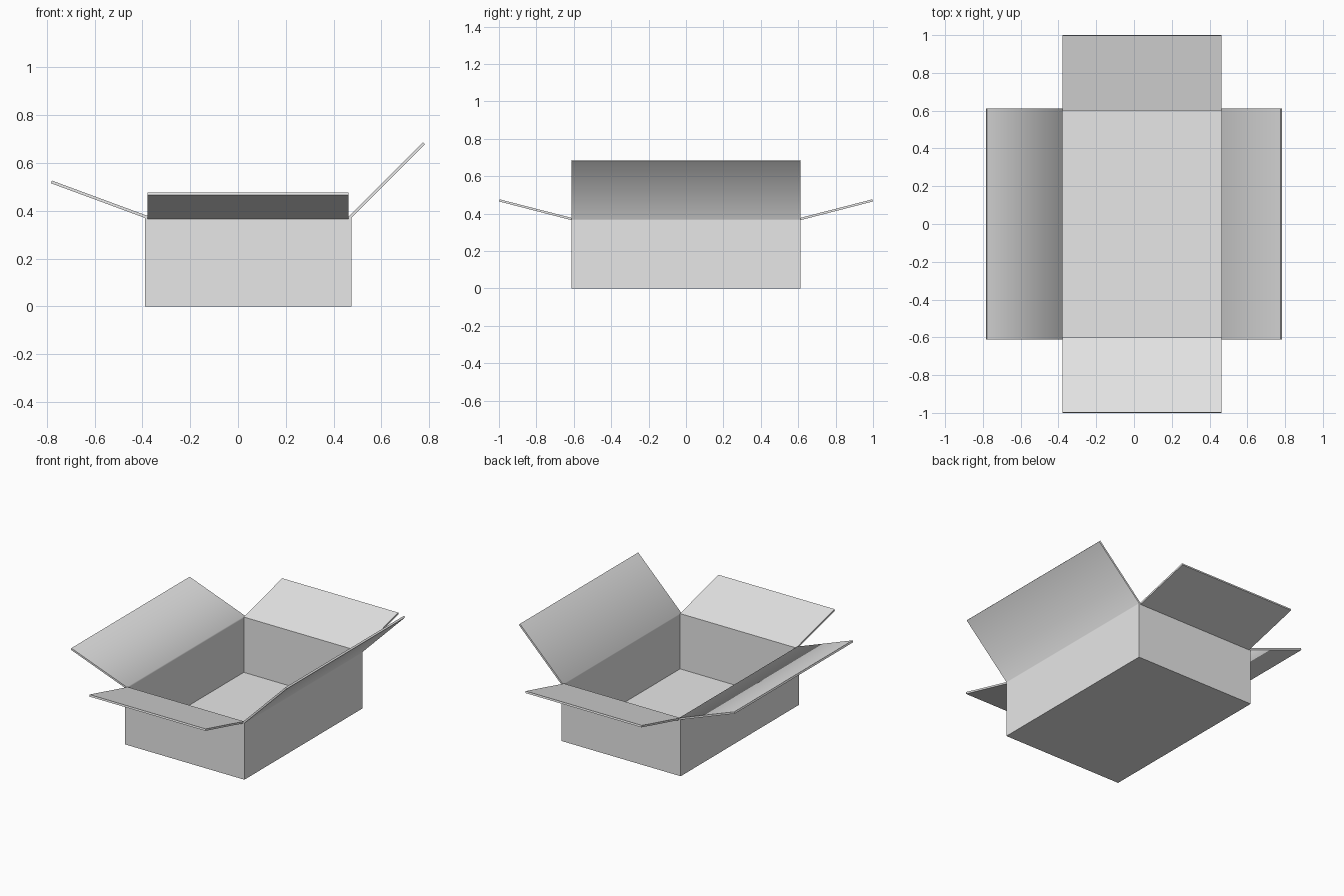
import bpy
import bmesh
import math
from mathutils import Vector

if "Cube" in bpy.data.objects:
    bpy.data.objects.remove(bpy.data.objects["Cube"], do_unlink=True)

THICK = 0.012
LEFT, RIGHT = 0.475, -0.39      # outer wall planes across the box
DEPTH = 0.612                   # half the box length

card = bpy.data.materials.new("grey_card")
card.use_nodes = True
card.diffuse_color = (0.8, 0.8, 0.8, 1)
card.node_tree.nodes["Principled BSDF"].inputs["Base Color"].default_value = (0.8, 0.8, 0.8, 1)


def finish(name, bm):
    """Turn a bmesh into a shaded object."""
    bmesh.ops.recalc_face_normals(bm, faces=bm.faces)
    mesh = bpy.data.meshes.new(name)
    bm.to_mesh(mesh)
    bm.free()
    mesh.materials.append(card)
    obj = bpy.data.objects.new(name, mesh)
    bpy.context.collection.objects.link(obj)
    bpy.ops.object.select_all(action="DESELECT")
    obj.select_set(True)
    bpy.context.view_layer.objects.active = obj
    # soft folds on the long sides, crisp folds on the ends
    bpy.ops.object.shade_smooth_by_angle(angle=math.radians(72))
    return obj


def offset_path(path):
    """Mitred copy of an (outward, up) path, moved to the inside by the card thickness."""
    dirs = [(b - a).normalized() for a, b in zip(path, path[1:])]
    normals = [Vector((-d.y, d.x)) for d in dirs]
    result = []
    for i, p in enumerate(path):
        n0, n1 = normals[max(i - 1, 0)], normals[min(i, len(normals) - 1)]
        result.append(p + (n0 + n1) * THICK / (1 + n0.dot(n1)))
    return result


def folded_panel(name, wall, fold, tip, start, end, place):
    """Upright wall and its open flap as one folded sheet of card."""
    outer = [Vector(p) for p in ((wall, 0), (wall, fold - 0.005), (wall, fold), tip)]
    inner = offset_path(outer)
    bm = bmesh.new()
    rings = [[bm.verts.new(place(p.x, s, p.y)) for p, s in
              ((o, start), (o, end), (i, end), (i, start))]
             for o, i in zip(outer, inner)]
    for a, b in zip(rings, rings[1:]):
        for k in range(4):
            j = (k + 1) % 4
            bm.faces.new((a[k], a[j], b[j], b[k]))
    bm.faces.new(rings[0])
    bm.faces.new(rings[-1])
    return finish(name, bm)


# Long side panels, with flaps opened to different angles
folded_panel("left_wall_and_flap", LEFT, 0.37, (0.783, 0.678), -DEPTH, DEPTH,
             lambda out, along, z: (out, along, z))
folded_panel("right_wall_and_flap", -RIGHT, 0.37, (0.783, 0.515), -DEPTH, DEPTH,
             lambda out, along, z: (-out, along, z))

# End panels, fitted between the long sides
for name, sign in (("front", -1), ("back", 1)):
    folded_panel(name + "_wall_and_flap", DEPTH, 0.365, (1.0, 0.465),
                 RIGHT + THICK, LEFT - THICK,
                 lambda out, along, z, s=sign: (along, s * out, z))

# Floor
bm = bmesh.new()
bmesh.ops.create_cube(bm, size=1)
bmesh.ops.scale(bm, verts=bm.verts,
                vec=(LEFT - RIGHT - 2 * THICK, 2 * (DEPTH - THICK), THICK))
bmesh.ops.translate(bm, verts=bm.verts, vec=((LEFT + RIGHT) / 2, 0, THICK / 2))
finish("floor", bm)
